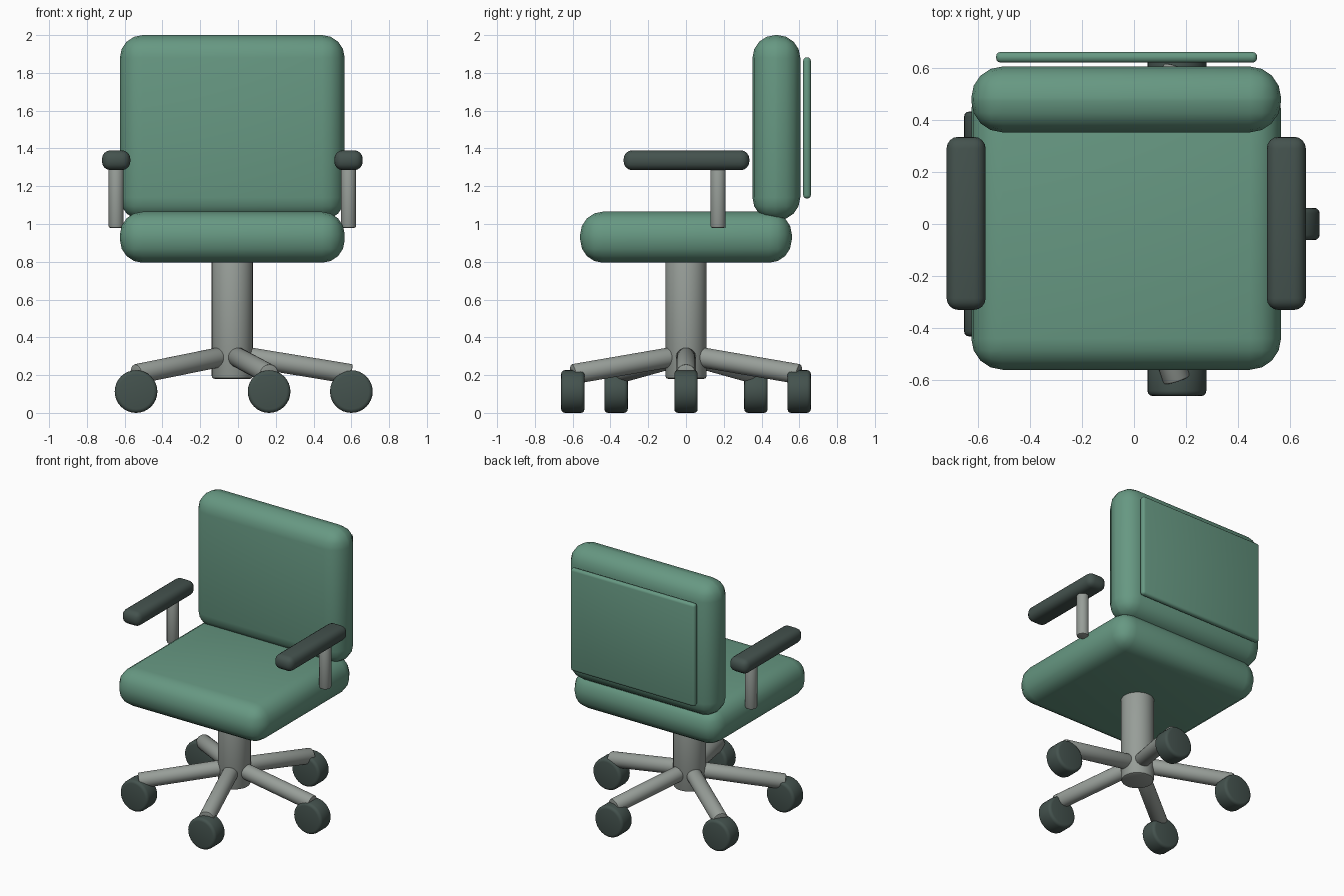
import bpy, bmesh, math
from mathutils import Vector, Matrix

if "Cube" in bpy.data.objects:
    bpy.data.objects.remove(bpy.data.objects["Cube"])

CX = -0.03  # chair axis in x


def material(name, rgb):
    m = bpy.data.materials.new(name)
    m.diffuse_color = (*rgb, 1)
    m.use_nodes = True
    m.node_tree.nodes["Principled BSDF"].inputs["Base Color"].default_value = m.diffuse_color
    return m


GREEN = material("green fabric", (0.135, 0.315, 0.225))
GREY = material("grey metal", (0.31, 0.34, 0.315))
DARK = material("dark plastic", (0.058, 0.085, 0.076))


def finish(name, bm, mat, bevel, segments):
    edges = [e for e in bm.edges if e.calc_face_angle(0) > 0.6]
    bmesh.ops.bevel(bm, geom=edges, offset=bevel, segments=segments,
                    profile=0.5, affect='EDGES', clamp_overlap=True)
    bmesh.ops.recalc_face_normals(bm, faces=bm.faces)
    me = bpy.data.meshes.new(name)
    bm.to_mesh(me)
    bm.free()
    me.materials.append(mat)
    ob = bpy.data.objects.new(name, me)
    bpy.context.collection.objects.link(ob)
    bpy.ops.object.select_all(action='DESELECT')
    ob.select_set(True)
    bpy.context.view_layer.objects.active = ob
    bpy.ops.object.shade_smooth_by_angle(angle=math.radians(35))
    return ob


def box(name, lo, hi, mat, bevel, segments=4):
    lo, hi = Vector(lo), Vector(hi)
    bm = bmesh.new()
    bmesh.ops.create_cube(bm, size=1, matrix=Matrix.Translation((lo + hi) / 2)
                          @ Matrix.Diagonal((*(hi - lo), 1)))
    return finish(name, bm, mat, bevel, segments)


def rod(name, a, b, r, mat, bevel, segments=2):
    a, b = Vector(a), Vector(b)
    rot = (b - a).to_track_quat('Z', 'Y').to_matrix().to_4x4()
    bm = bmesh.new()
    bmesh.ops.create_cone(bm, cap_ends=True, segments=32, radius1=r, radius2=r,
                          depth=(b - a).length,
                          matrix=Matrix.Translation((a + b) / 2) @ rot)
    return finish(name, bm, mat, bevel, segments)


# Cushions and rear panel
box("seat", (-0.625, -0.56, 0.795), (0.565, 0.56, 1.065), GREEN, 0.12)
box("backrest", (-0.625, 0.352, 1.02), (0.565, 0.605, 2.0), GREEN, 0.12)
box("back_panel", (-0.53, 0.62, 1.135), (0.473, 0.661, 1.882), GREEN, 0.018, 3)

# Armrests and their posts
for side, s in (("left", -1), ("right", 1)):
    x = CX + s * 0.615
    box(side + "_armrest", (x - 0.075, -0.33, 1.285), (x + 0.075, 0.335, 1.39),
        DARK, 0.045)
    rod(side + "_arm_post", (x, 0.17, 0.98), (x, 0.17, 1.32), 0.04, GREY, 0.008)

# Centre column
rod("column", (CX, 0, 0.18), (CX, 0, 0.85), 0.109, GREY, 0.015)

# Five-star base with castors
for i in range(5):
    t = math.tau * i / 5
    c, s = math.cos(t), math.sin(t)
    rod(f"base_leg_{i + 1}", (CX + 0.04 * c, 0.04 * s, 0.302),
        (CX + 0.63 * c, 0.63 * s, 0.205), 0.053, GREY, 0.008)
    x, y = CX + 0.63 * c, 0.63 * s
    rod(f"castor_{i + 1}", (x, y - 0.062, 0.113), (x, y + 0.062, 0.113),
        0.113, DARK, 0.02, 3)
